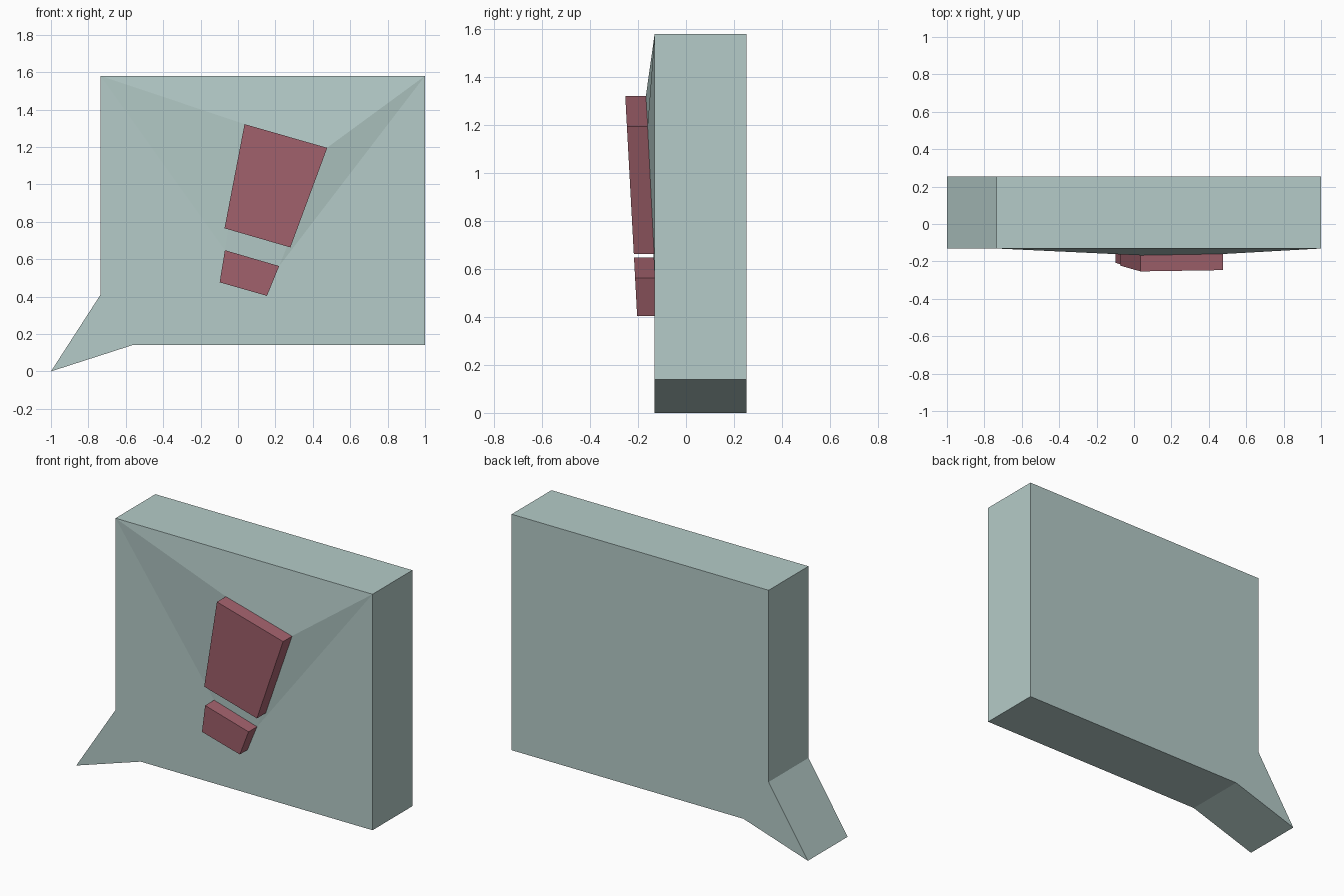
import bpy, bmesh

if "Cube" in bpy.data.objects:
    bpy.data.objects.remove(bpy.data.objects["Cube"])


def material(name, rgb):
    m = bpy.data.materials.new(name)
    m.diffuse_color = (*rgb, 1)
    m.use_nodes = True
    m.node_tree.nodes["Principled BSDF"].inputs["Base Color"].default_value = m.diffuse_color
    return m


def make_object(name, bm, mat):
    bmesh.ops.recalc_face_normals(bm, faces=bm.faces)
    me = bpy.data.meshes.new(name)
    bm.to_mesh(me)
    bm.free()
    me.materials.append(mat)
    ob = bpy.data.objects.new(name, me)
    bpy.context.collection.objects.link(ob)
    return ob


def loop(bm, pts, depth):
    """Vertices of an (x, z) outline, with depth(z) giving y."""
    return [bm.verts.new((x, depth(z), z)) for x, z in pts]


def bridge(bm, a, b):
    for i in range(len(a)):
        j = (i + 1) % len(a)
        bm.faces.new((a[i], a[j], b[j], b[i]))


pale = material("pale grey green", (0.46, 0.60, 0.58))
red = material("dusty red", (0.376, 0.127, 0.160))

# tilted plane on which the mark sits
def mark_front(z):
    return -0.182 - 0.054 * z


def mark_base(z):
    return mark_front(z) + 0.086


# speech bubble body, with a front that rises towards the top of the mark
outline = [(-0.735, 1.58), (1, 1.58), (1, 0.14), (-0.565, 0.14), (-1, 0), (-0.735, 0.41)]
bm = bmesh.new()
front = loop(bm, outline, lambda z: -0.131)
back = loop(bm, outline, lambda z: 0.253)
bridge(bm, front, back)
bm.faces.new(back)
tl, tr, br, tail_r, tip, tail_l = front
m_tl, m_tr, m_br, m_bl = loop(
    bm, [(0.035, 1.322), (0.475, 1.195), (0.22, 0.563), (-0.07, 0.648)],
    lambda z: min(-0.131, mark_base(z)))
panels = [
    (tl, tr, m_tr, m_tl), (tr, br, m_br), (tr, m_br, m_tr),
    (tl, m_tl, m_bl), (tl, m_bl, tail_l),
    (br, tail_r, tip, tail_l, m_bl, m_br), (m_tl, m_tr, m_br, m_bl),
]
for p in panels:
    bm.faces.new(p)
make_object("speech_bubble", bm, pale)

# two tapered blocks of the exclamation mark
blocks = {
    "mark_bar": [(0.035, 1.322), (0.477, 1.195), (0.28, 0.663), (-0.072, 0.765)],
    "mark_dot": [(-0.07, 0.648), (0.22, 0.563), (0.155, 0.404), (-0.098, 0.476)],
}
for name, pts in blocks.items():
    bm = bmesh.new()
    a = loop(bm, pts, mark_front)
    b = loop(bm, pts, lambda z: mark_base(z) + 0.002)
    bridge(bm, a, b)
    bm.faces.new(a)
    bm.faces.new(b)
    make_object(name, bm, red)
